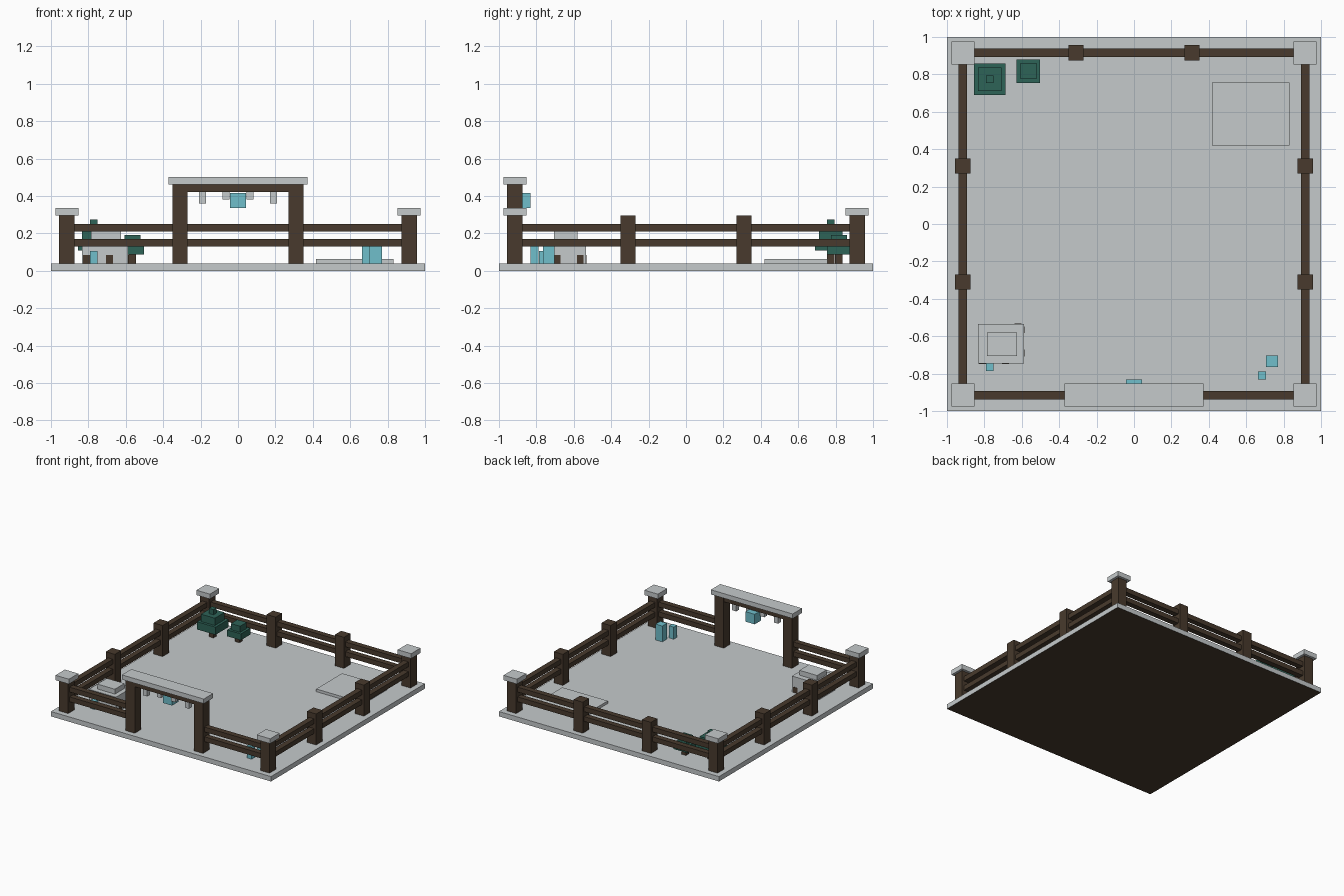
import bpy
import bmesh
from mathutils import Vector

default = bpy.data.objects.get("Cube")
if default:
    bpy.data.objects.remove(default, do_unlink=True)


def material(name, rgb):
    mat = bpy.data.materials.new(name)
    mat.use_nodes = True
    color = (*rgb, 1)
    mat.diffuse_color = color
    mat.node_tree.nodes["Principled BSDF"].inputs["Base Color"].default_value = color
    return mat


snow = material("snow_grey", (0.56, 0.59, 0.6))
wood = material("dark_wood", (0.065, 0.042, 0.026))
pine = material("pine_green", (0.027, 0.125, 0.095))
ice = material("ice_blue", (0.16, 0.52, 0.6))


def box(name, x, y, z0, z1, w, d, mat):
    """Box centred on x, y, from z0 to z1, with width w and depth d."""
    bm = bmesh.new()
    bmesh.ops.create_cube(bm, size=1)
    bmesh.ops.scale(bm, vec=Vector((w, d, z1 - z0)), verts=bm.verts)
    bmesh.ops.translate(bm, vec=Vector((x, y, (z0 + z1) / 2)), verts=bm.verts)
    mesh = bpy.data.meshes.new(name)
    bm.to_mesh(mesh)
    bm.free()
    mesh.materials.append(mat)
    obj = bpy.data.objects.new(name, mesh)
    bpy.context.scene.collection.objects.link(obj)
    return obj


FLOOR = 0.04
EDGE = 0.915
POST = 0.082
POST_TOP = 0.295
MID = 0.31
RAIL = 0.045
RAIL_HEIGHTS = ((0.13, 0.17), (0.21, 0.25))

# Ground slab with an earth-coloured underside
ground = box("ground_slab", 0, 0, 0, FLOOR, 2, 2, snow)
ground.data.materials.append(wood)
for face in ground.data.polygons:
    if face.normal.z < -0.5:
        face.material_index = 1

# Corner posts with snow caps
for sx in (-1, 1):
    for sy in (-1, 1):
        box("corner_post", sx * EDGE, sy * EDGE, FLOOR, POST_TOP, POST, POST, wood)
        box("corner_cap", sx * EDGE, sy * EDGE, POST_TOP, 0.335, 0.122, 0.122, snow)

# Middle fence posts
for s in (-1, 1):
    box("back_post", s * MID, EDGE, FLOOR, POST_TOP, POST, POST, wood)
    for sx in (-1, 1):
        box("side_post", sx * EDGE, s * MID, FLOOR, POST_TOP, POST, POST, wood)

# Rails, with an opening at the front gate
span = 2 * EDGE - POST
inner = EDGE - POST / 2
gate_side = MID + POST / 2
for z0, z1 in RAIL_HEIGHTS:
    box("back_rail", 0, EDGE, z0, z1, span, RAIL, wood)
    for s in (-1, 1):
        box("side_rail", s * EDGE, 0, z0, z1, RAIL, span, wood)
        box("front_rail", s * (inner + gate_side) / 2, -EDGE, z0, z1,
            inner - gate_side, RAIL, wood)

# Gate
for s in (-1, 1):
    box("gate_post", s * MID, -EDGE, FLOOR, 0.462, POST, POST, wood)
box("gate_beam", 0, -EDGE, 0.42, 0.462, 2 * MID - POST, 0.075, wood)
box("gate_snow", 0, -EDGE, 0.462, 0.5, 0.744, 0.122, snow)
for x, bottom in ((0.19, 0.36), (0.065, 0.38)):
    for s in (-1, 1):
        box("icicle", s * x, -EDGE, bottom, 0.42, 0.038, 0.038, snow)
box("gate_lantern", 0, -0.874, 0.335, 0.417, 0.084, 0.084, ice)


# Pine trees built from stacked tiers
def tree(x, y, trunk_top, tiers):
    box("tree_trunk", x, y, FLOOR, trunk_top, 0.04, 0.04, wood)
    z = trunk_top
    for width, top in tiers:
        box("tree_tier", x, y, z, top, width, width, pine)
        z = top


tree(-0.772, 0.775, 0.107, ((0.168, 0.17), (0.126, 0.23), (0.04, 0.273)))
tree(-0.565, 0.817, 0.088, ((0.125, 0.14), (0.085, 0.19)))

# Snow hut with small dark openings
HX, HY, HW, HD = -0.711, -0.64, 0.246, 0.21
box("hut_body", HX, HY, FLOOR, 0.17, HW, HD, snow)
box("hut_roof", -0.706, -0.642, 0.17, 0.21, 0.16, 0.125, snow)
for x in (-0.811, -0.687):
    box("front_opening", x, HY - HD / 2, FLOOR, 0.085, 0.038, 0.006, wood)
for y in (-0.69, -0.565):
    box("side_opening", HX + HW / 2, y, FLOOR, 0.085, 0.006, 0.036, wood)
box("back_opening", -0.62, HY + HD / 2, FLOOR, 0.085, 0.038, 0.006, wood)

# Ice crystals and flat snow patch
box("hut_crystal", -0.771, -0.765, FLOOR, 0.105, 0.041, 0.041, ice)
box("large_crystal", 0.738, -0.733, FLOOR, 0.17, 0.062, 0.062, ice)
box("small_crystal", 0.685, -0.81, FLOOR, 0.14, 0.042, 0.042, ice)
box("snow_patch", 0.624, 0.588, FLOOR, 0.062, 0.414, 0.337, snow)
